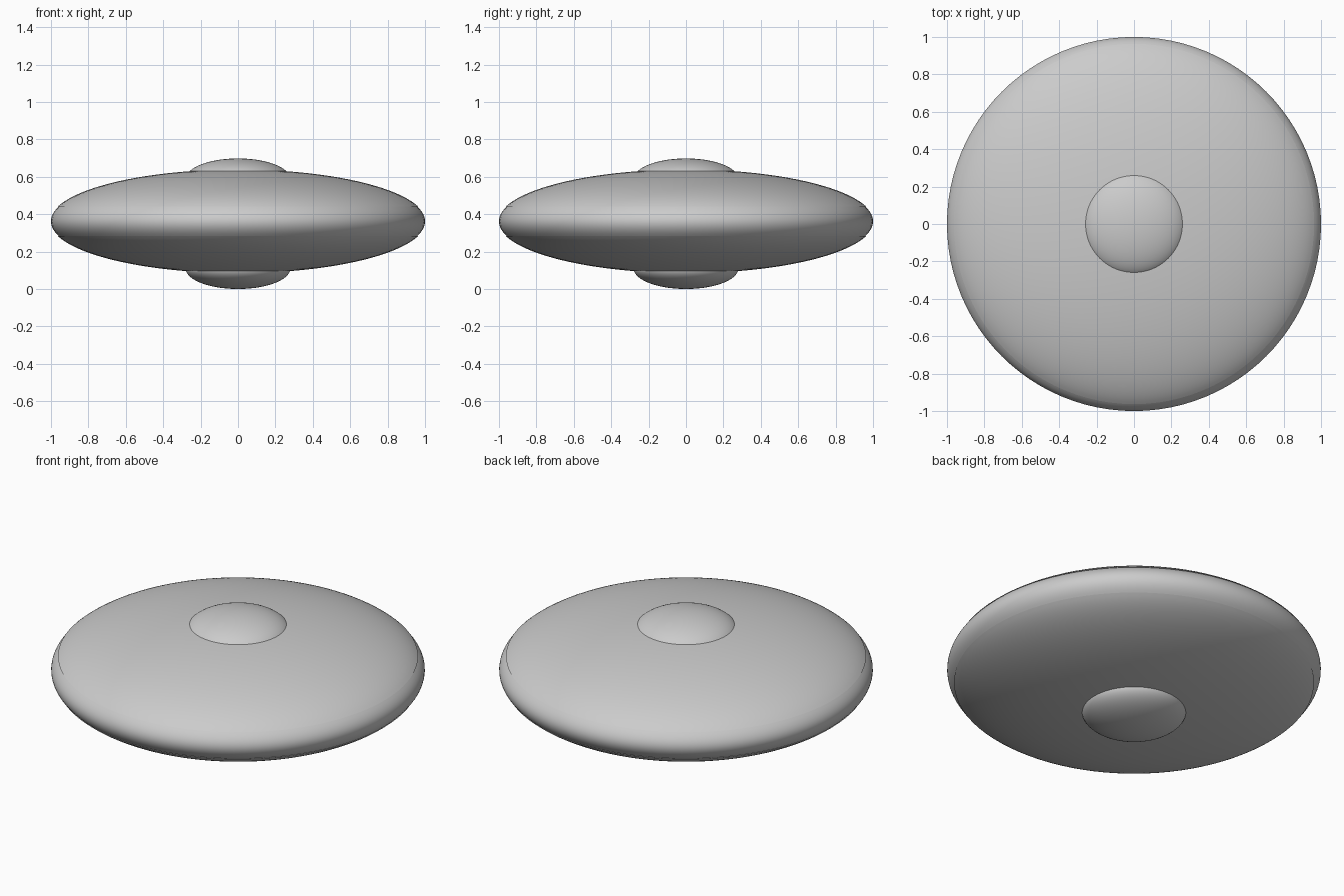
import bpy, bmesh
from math import sin, cos, pi, radians, asin

if "Cube" in bpy.data.objects:
    bpy.data.objects.remove(bpy.data.objects["Cube"])

SEGMENTS = 96
MID_Z = 0.362     # height of the saucer's widest line
HALF_H = 0.277    # half thickness of the saucer
SEAM = 0.079      # seam distance above and below the middle


def arc(rx, rz, cz, a0, a1, steps):
    """Elliptical profile points (radius, z), angles measured up from the rim."""
    pts = []
    for i in range(steps + 1):
        a = a0 + (a1 - a0) * i / steps
        pts.append((max(rx * cos(a), 0.0), cz + rz * sin(a)))
    return pts


def lathe(name, profile):
    """Revolve a profile around the z axis."""
    bm = bmesh.new()
    verts = [bm.verts.new((r, 0, z)) for r, z in profile]
    edges = [bm.edges.new(pair) for pair in zip(verts, verts[1:])]
    bmesh.ops.spin(bm, geom=verts + edges, cent=(0, 0, 0), axis=(0, 0, 1),
                   angle=2 * pi, steps=SEGMENTS)
    bmesh.ops.remove_doubles(bm, verts=bm.verts, dist=1e-5)
    bmesh.ops.recalc_face_normals(bm, faces=bm.faces)
    # make normals point away from the saucer's centre
    face = max(bm.faces, key=lambda f: f.calc_center_median().xy.length)
    c = face.calc_center_median()
    c.z -= MID_Z
    if face.normal.dot(c) < 0:
        bmesh.ops.reverse_faces(bm, faces=bm.faces)
    mesh = bpy.data.meshes.new(name)
    bm.to_mesh(mesh)
    bm.free()
    obj = bpy.data.objects.new(name, mesh)
    bpy.context.collection.objects.link(obj)
    bpy.context.view_layer.objects.active = obj
    obj.select_set(True)
    bpy.ops.object.shade_smooth_by_angle(angle=radians(35))
    obj.select_set(False)


seam_angle = asin(SEAM / HALF_H)

# upper and lower hull shells, each with a small lip at the seam
for name, s in (("upper_hull", 1), ("lower_hull", -1)):
    shell = arc(1.005, s * HALF_H, MID_Z, pi / 2, seam_angle, 28)
    lathe(name, shell + [(0.945, MID_Z + s * SEAM)])

# rounded rim band, set in slightly between the lips
lathe("rim_band", arc(1.0, HALF_H, MID_Z, -seam_angle, seam_angle, 14))

# shallow domes above and below
lathe("top_dome", arc(0.28, 0.11, 0.588, pi / 2, 0.2, 16))
lathe("bottom_dome", arc(0.28, 0.11, 0.11, -pi / 2, 0.1, 16))
